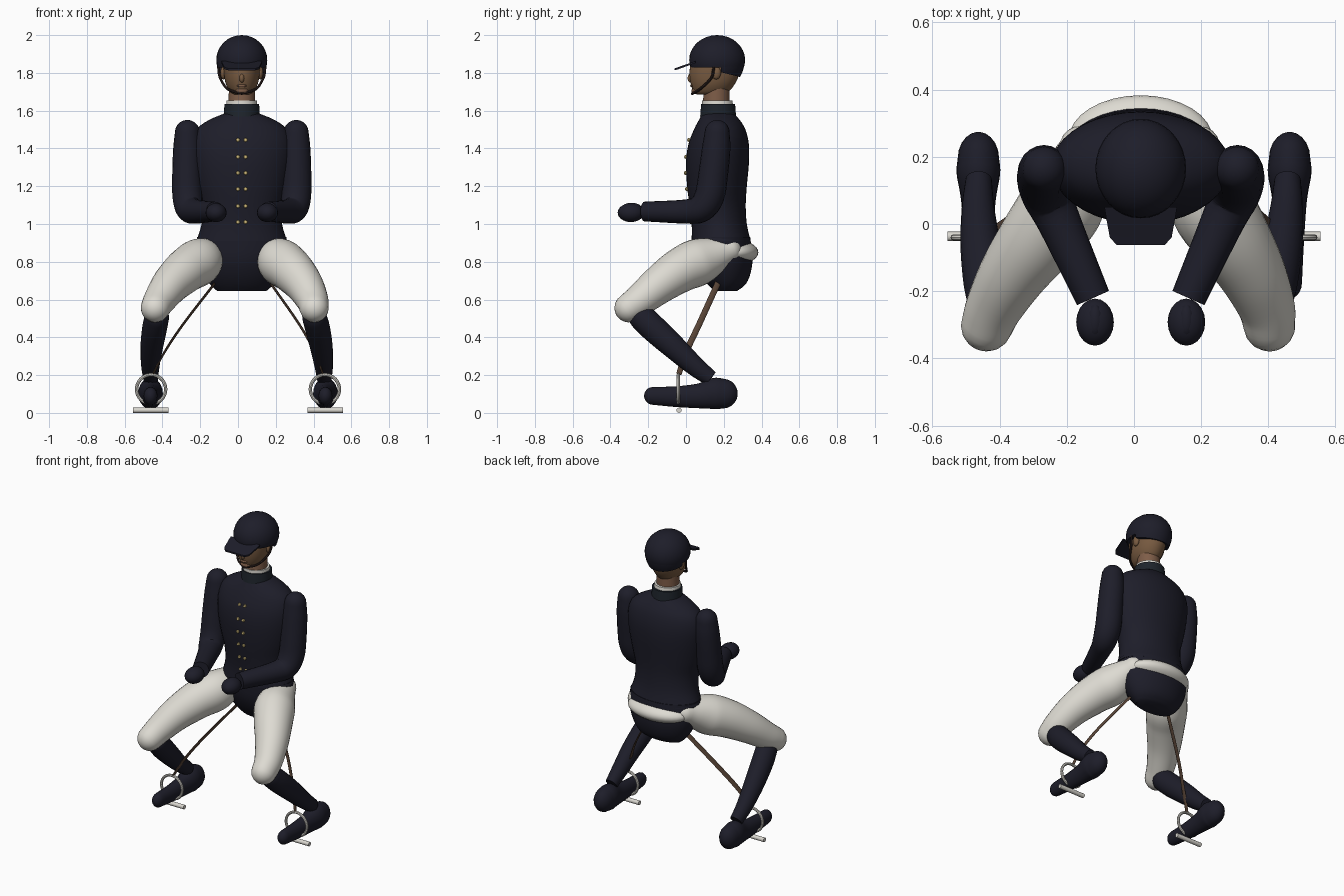
import bpy, bmesh, math
from mathutils import Vector

if "Cube" in bpy.data.objects:
    bpy.data.objects.remove(bpy.data.objects["Cube"])


def material(name, r, g, b):
    m = bpy.data.materials.new(name)
    m.diffuse_color = (r, g, b, 1)
    m.use_nodes = True
    m.node_tree.nodes["Principled BSDF"].inputs["Base Color"].default_value = m.diffuse_color
    return m


NAVY = material("navy_cloth", 0.0125, 0.0125, 0.0225)
COLLAR = material("dark_slate", 0.013, 0.018, 0.025)
CREAM = material("cream_cloth", 0.73, 0.71, 0.65)
SKIN = material("brown_skin", 0.21, 0.11, 0.065)
FACE = material("face_skin", 0.19, 0.105, 0.053)
LEATHER = material("brown_leather", 0.095, 0.056, 0.036)
STRAP = material("dark_strap", 0.03, 0.017, 0.015)
METAL = material("pale_metal", 0.70, 0.68, 0.63)
GOLD = material("gold", 0.62, 0.48, 0.19)
CX = 0.02  # the upper body sits slightly to one side


def finish(name, bm, mat, angle=40):
    bmesh.ops.recalc_face_normals(bm, faces=bm.faces)
    me = bpy.data.meshes.new(name)
    bm.to_mesh(me)
    bm.free()
    me.materials.append(mat)
    ob = bpy.data.objects.new(name, me)
    bpy.context.collection.objects.link(ob)
    bpy.ops.object.select_all(action='DESELECT')
    ob.select_set(True)
    bpy.context.view_layer.objects.active = ob
    bpy.ops.object.shade_smooth_by_angle(angle=math.radians(angle))
    return ob


def skin_rings(name, rings, mat):
    """Join equal-sized point rings into a closed surface."""
    bm = bmesh.new()
    loops = [[bm.verts.new(p) for p in ring] for ring in rings]
    n = len(loops[0])
    for a, b in zip(loops, loops[1:]):
        for i in range(n):
            j = (i + 1) % n
            bm.faces.new((a[i], a[j], b[j], b[i]))
    bm.faces.new(loops[0])
    bm.faces.new(loops[-1])
    return finish(name, bm, mat)


def spline(rows, steps):
    """Smooth interpolation through rows of numbers."""
    v = [Vector(r) for r in rows]
    v = [v[0] * 2 - v[1]] + v + [v[-1] * 2 - v[-2]]
    out = []
    for a, b, c, d in zip(v, v[1:], v[2:], v[3:]):
        for k in range(steps):
            t = k / steps
            out.append(0.5 * (2 * b + (c - a) * t + (2 * a - 5 * b + 4 * c - d) * t * t
                              + (3 * b - a - 3 * c + d) * t ** 3))
    return out + [v[-2]]


def body(name, rows, mat, steps=3, n=36):
    """Stack of ellipses; each row is height, half width, front y, back y."""
    rings = []
    for z, rx, f, b in spline(rows, steps):
        rings.append([(CX + rx * math.cos(a), (f + b) / 2 + (b - f) / 2 * math.sin(a), z)
                      for a in (2 * math.pi * i / n for i in range(n))])
    return skin_rings(name, rings, mat)


def tube(name, rows, mat, caps=(False, False), steps=5, n=20, flat=1.0):
    """Sweep a round section along x, y, z, radius rows, with optional round ends."""
    pts = spline(rows, steps)
    pos = [Vector(p[:3]) for p in pts]
    rad = [p[3] for p in pts]
    tan = [(pos[min(i + 1, len(pos) - 1)] - pos[max(i - 1, 0)]).normalized() for i in range(len(pos))]
    sec = list(zip(pos, rad, tan))
    arcs = [math.radians(a) for a in (18, 36, 54, 70, 84)]
    dome = lambda s, sign: [(s[0] + s[2] * sign * s[1] * math.sin(a), s[1] * math.cos(a), s[2]) for a in arcs]
    if caps[0]:
        sec = dome(sec[0], -1)[::-1] + sec
    if caps[1]:
        sec = sec + dome(sec[-1], 1)
    rings = []
    for p, r, t in sec:
        ref = Vector((0, 0, 1)) if abs(t.x) > 0.9 else Vector((1, 0, 0))
        u = (ref - t * ref.dot(t)).normalized()
        w = t.cross(u)
        rings.append([p + u * (r * flat * math.cos(a)) + w * (r * math.sin(a))
                      for a in (2 * math.pi * i / n for i in range(n))])
    return skin_rings(name, rings, mat)


def ball(name, c, r, mat, cuts=(), seg=32):
    """Ellipsoid; cuts are (point, normal) pairs removing the side the normal faces."""
    bm = bmesh.new()
    bmesh.ops.create_uvsphere(bm, u_segments=seg, v_segments=seg // 2, radius=1)
    for v in bm.verts:
        v.co = Vector((v.co.x * r[0] + c[0], v.co.y * r[1] + c[1], v.co.z * r[2] + c[2]))
    for co, no in cuts:
        bmesh.ops.bisect_plane(bm, geom=bm.verts[:] + bm.edges[:] + bm.faces[:],
                               plane_co=co, plane_no=no, clear_outer=True)
        bmesh.ops.holes_fill(bm, edges=[e for e in bm.edges if e.is_boundary])
    return finish(name, bm, mat)


# Jacket, hips and seat
torso = [(0.91, 0.24, 0.03, 0.342), (1.0, 0.213, 0.03, 0.322), (1.1, 0.213, 0.018, 0.316),
         (1.2, 0.238, 0.006, 0.322), (1.32, 0.26, 0.0, 0.333), (1.42, 0.265, 0.012, 0.333),
         (1.5, 0.24, 0.042, 0.315), (1.55, 0.175, 0.068, 0.285), (1.59, 0.08, 0.09, 0.25)]
body("jacket", torso, NAVY)
body("hips", [(0.645, 0.13, 0.15, 0.27), (0.68, 0.168, 0.115, 0.315), (0.74, 0.205, 0.075, 0.342),
              (0.82, 0.232, 0.045, 0.352), (0.93, 0.236, 0.035, 0.34)], NAVY)
ball("seat", (CX, 0.25, 0.85), (0.215, 0.133, 0.068), CREAM)

# Buttons in two columns on the jacket front
profile = spline(torso, 8)
for z in (1.01, 1.095, 1.185, 1.27, 1.355, 1.445):
    row = min(profile, key=lambda p: abs(p[0] - z))
    for x in (-0.02, 0.02):
        ball("button", (CX + x, row[2] - 0.003, z), (0.011, 0.01, 0.011), GOLD, seg=8)

# Collar, neck cloth, neck
body("collar", [(1.57, 0.095, 0.075, 0.265), (1.635, 0.092, 0.08, 0.26)], COLLAR, 1)
body("neck_cloth", [(1.62, 0.082, 0.085, 0.25), (1.655, 0.08, 0.085, 0.245)], CREAM, 1)
body("neck", [(1.64, 0.07, 0.09, 0.23), (1.74, 0.068, 0.095, 0.23)], SKIN, 1)

# Head
body("head", [(1.685, 0.04, 0.06, 0.18), (1.70, 0.062, 0.04, 0.225), (1.74, 0.084, 0.026, 0.258),
              (1.79, 0.094, 0.018, 0.28), (1.85, 0.096, 0.025, 0.28), (1.92, 0.08, 0.05, 0.25)], FACE)
ball("nose", (CX, 0.024, 1.772), (0.014, 0.016, 0.024), FACE, seg=12)
ball("lips", (CX, 0.032, 1.732), (0.028, 0.01, 0.008), SKIN, seg=12)
ball("chin", (CX, 0.05, 1.705), (0.035, 0.022, 0.018), SKIN, seg=12)

# Helmet shell, back guard, peak
ball("helmet", (CX, 0.165, 1.868), (0.135, 0.148, 0.132), NAVY, [((0, 0, 1.828), (0, 0, -1))])
ball("helmet_back", (CX, 0.165, 1.868), (0.133, 0.146, 0.16), NAVY,
     [((0, 0.2, 1.80), (0, -0.25, -1)), ((0, 0.185, 0), (0, -1, 0)), ((0, 0, 1.87), (0, 0, 1))])
bm = bmesh.new()
outline = [(-0.108, 0.05), (-0.103, 0.02), (-0.092, -0.04), (-0.072, -0.062),
           (0.072, -0.062), (0.092, -0.04), (0.103, 0.02), (0.108, 0.05)]
face = bm.faces.new([bm.verts.new((CX + x, y, 1.843 + 0.4 * y - 0.9 * x * x)) for x, y in outline])
lift = bmesh.ops.extrude_face_region(bm, geom=[face])
for v in lift["geom"]:
    if isinstance(v, bmesh.types.BMVert):
        v.co.z += 0.01
bmesh.ops.triangulate(bm, faces=bm.faces[:])
finish("helmet_peak", bm, NAVY)

for s, side in ((-1, "left"), (1, "right")):
    def limb(name, rows, *args, right=(0, 0), **kw):
        """Mirrored tube; right gives the x offsets of the right limb's two ends."""
        k = len(rows) - 1
        off = [(right[0] + (right[1] - right[0]) * i / k) * (s > 0) for i in range(k + 1)]
        return tube(f"{side}_{name}", [(s * x + o, y, z, r) for (x, y, z, r), o in zip(rows, off)], *args, **kw)

    # Ear and chin strap
    ball(side + "_ear", (CX + s * 0.098, 0.16, 1.80), (0.016, 0.025, 0.035), FACE, seg=14)
    tube(side + "_chin_strap", [(CX + s * x, y, z, 0.007) for x, y, z in (
        (0.124, 0.148, 1.835), (0.115, 0.135, 1.775), (0.075, 0.075, 1.715), (0.0, 0.032, 1.69))], STRAP, n=8)
    # Sleeve and gloved hand
    limb("sleeve", [(0.268, 0.165, 1.485, 0.066), (0.268, 0.16, 1.4, 0.075), (0.27, 0.145, 1.27, 0.078),
                    (0.268, 0.125, 1.15, 0.079), (0.256, 0.08, 1.083, 0.074), (0.22, 0.0, 1.066, 0.064),
                    (0.122, -0.22, 1.066, 0.052)], NAVY, caps=(True, False), right=(0.04, 0.04))
    hand = CX + s * 0.136
    ball(side + "_glove", (hand, -0.292, 1.06), (0.056, 0.07, 0.05), NAVY, seg=20)
    ball(side + "_thumb", (hand, -0.288, 1.09), (0.025, 0.05, 0.022), NAVY, seg=14)
    # Breeches leg
    limb("thigh", [(0.155, 0.225, 0.86, 0.068), (0.20, 0.08, 0.805, 0.122), (0.275, -0.03, 0.755, 0.118),
                   (0.355, -0.14, 0.68, 0.102), (0.413, -0.24, 0.6, 0.086), (0.438, -0.302, 0.556, 0.077)],
         CREAM, caps=(True, True), n=28, right=(0.035, -0.035))
    # Boot shaft and foot
    limb("boot_shaft", [(0.43, -0.232, 0.505, 0.07), (0.442, -0.17, 0.445, 0.071), (0.457, -0.06, 0.345, 0.064),
                        (0.464, 0.05, 0.245, 0.052), (0.462, 0.132, 0.182, 0.042)], NAVY,
         caps=(True, False), right=(-0.025, -0.005), flat=0.93)
    limb("boot_foot", [(0.463, -0.175, 0.09, 0.047), (0.463, -0.05, 0.086, 0.055), (0.463, 0.07, 0.09, 0.066),
                       (0.463, 0.15, 0.102, 0.083), (0.463, 0.195, 0.102, 0.079)], NAVY, caps=(True, True), flat=0.78)
    # Stirrup ring, tread and leather
    bpy.ops.mesh.primitive_torus_add(major_radius=0.077, minor_radius=0.009, major_segments=32, minor_segments=8,
                                     location=(s * 0.46, -0.04, 0.125), rotation=(math.pi / 2, 0, 0))
    ring = bpy.context.object
    ring.name = side + "_stirrup_ring"
    ring.data.materials.append(METAL)
    bpy.ops.object.shade_smooth_by_angle()
    limb("stirrup_tread", [(0.368, -0.037, 0.014, 0.014), (0.555, -0.037, 0.014, 0.014)], METAL, n=12)
    limb("stirrup_leather", [(0.12, 0.17, 0.69, 0.016), (0.29, 0.07, 0.47, 0.016), (0.39, 0.0, 0.32, 0.016),
                             (0.45, -0.038, 0.205, 0.014)], LEATHER, n=8, flat=0.35, right=(0.05, 0))
